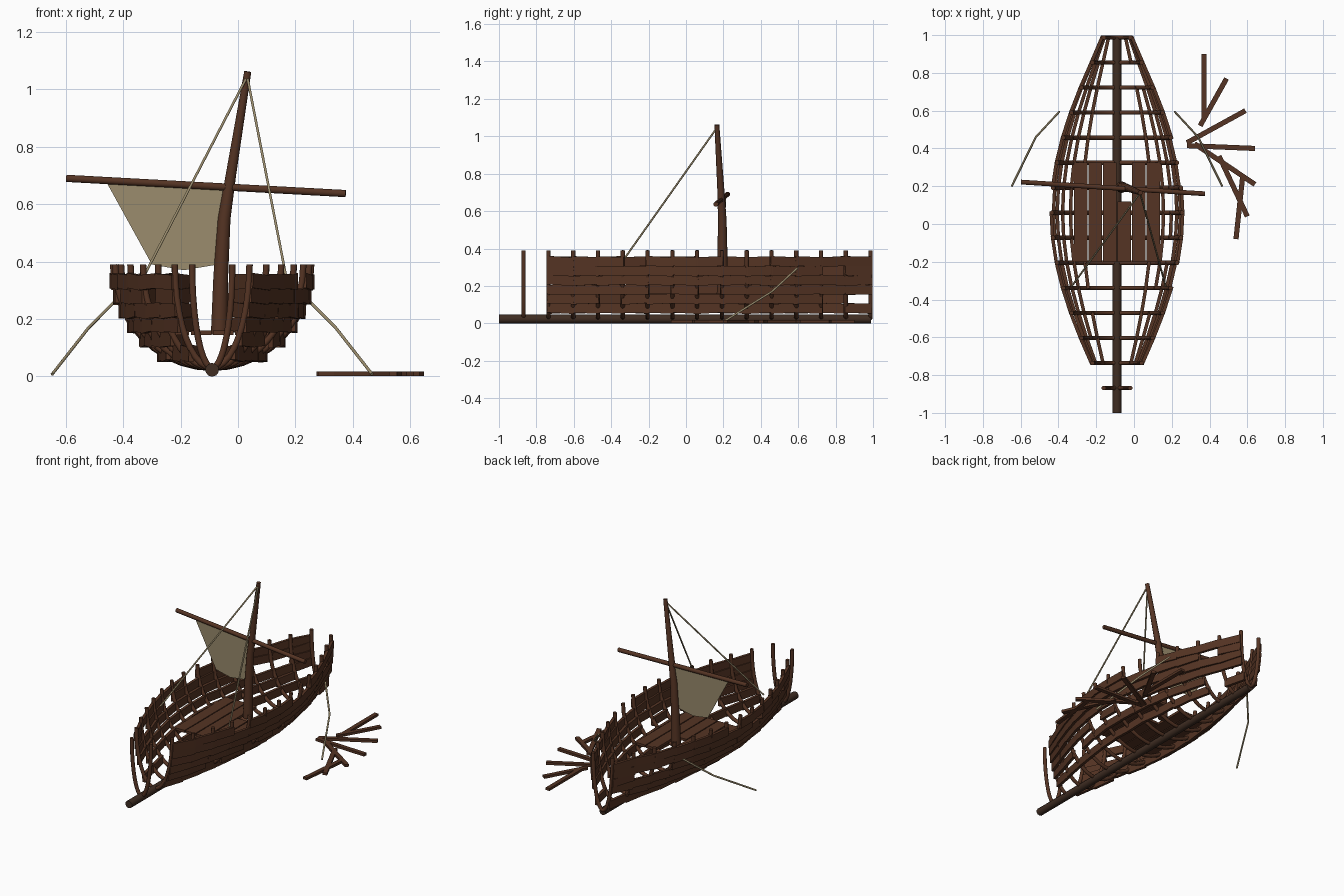
import bpy, bmesh, math, random
from mathutils import Vector, Matrix

random.seed(4)
cube = bpy.data.objects.get("Cube")
if cube:
    bpy.data.objects.remove(cube)

CX = -0.09           # hull centre line
RIM, FLOOR = 0.39, 0.03


def material(name, rgb):
    m = bpy.data.materials.new(name)
    m.use_nodes = True
    col = (*rgb, 1)
    m.diffuse_color = col
    m.node_tree.nodes["Principled BSDF"].inputs["Base Color"].default_value = col
    return m


WOOD = material("brown wood", (0.09, 0.034, 0.017))
KEEL = material("dark wood", (0.05, 0.026, 0.016))
CLOTH = material("tan cloth", (0.32, 0.26, 0.15))
ROPE = material("tan rope", (0.32, 0.26, 0.15))


def finish(name, bm, mat):
    me = bpy.data.meshes.new(name)
    bmesh.ops.recalc_face_normals(bm, faces=bm.faces)
    bm.to_mesh(me)
    bm.free()
    me.materials.append(mat)
    ob = bpy.data.objects.new(name, me)
    bpy.context.collection.objects.link(ob)
    return ob


def tube(name, points, radii, mat, sides=8):
    """Sweep a ring of vertices along a path, with capped ends."""
    pts = [Vector(p) for p in points]
    if not isinstance(radii, (list, tuple)):
        radii = [radii] * len(pts)
    bm = bmesh.new()
    rings = []
    for i, p in enumerate(pts):
        d = (pts[min(i + 1, len(pts) - 1)] - pts[max(i - 1, 0)]).normalized()
        ref = Vector((0, 1, 0)) if abs(d.y) < 0.9 else Vector((0, 0, 1))
        u = d.cross(ref).normalized()
        v = d.cross(u)
        ring = []
        for k in range(sides):
            a = math.tau * (k + 0.5) / sides
            ring.append(bm.verts.new(p + radii[i] * (u * math.cos(a) + v * math.sin(a))))
        rings.append(ring)
    for r0, r1 in zip(rings, rings[1:]):
        for k in range(sides):
            n = (k + 1) % sides
            bm.faces.new((r0[k], r0[n], r1[n], r1[k]))
    bm.faces.new(rings[0])
    bm.faces.new(rings[-1])
    ob = finish(name, bm, mat)
    for f in ob.data.polygons:
        f.use_smooth = len(f.vertices) == 4
    return ob


def add_board(bm, a, b, width, height, tilt=0):
    """Box from a to b; width is sideways, height is along z."""
    a, b = Vector(a), Vector(b)
    d = b - a
    mat = (Matrix.Translation((a + b) / 2)
           @ Matrix.Rotation(math.atan2(d.y, d.x), 4, "Z")
           @ Matrix.Rotation(tilt, 4, "Y")
           @ Matrix.Diagonal((d.length, width, height, 1)))
    bmesh.ops.create_cube(bm, size=1, matrix=mat)


# Hull shape
def half_width(y):
    return 0.07 + 0.275 * math.cos(math.pi / 2 * min(1, abs(y - 0.06) / 0.925))


def hull_offset(y, z):
    c = (RIM - z) / (RIM - FLOOR)
    return half_width(y) * math.sqrt(1 - c * c)


# Keel
tube("keel", [(CX, -1, 0.023), (CX, 0.99, 0.023)], 0.024, KEEL, 10)

# Ribs
rib_y = [-0.868 + 0.1325 * i for i in range(15)]
for i, y in enumerate(rib_y):
    path = []
    for k in range(-10, 11):
        t = math.pi / 2 * k / 10
        path.append((CX + half_width(y) * math.sin(t), y, RIM - (RIM - FLOOR) * math.cos(t)))
    tube(f"rib_{i + 1}", path, 0.012, WOOD)

# Side planks, with some lost
for side, label in ((-1, "right"), (1, "left")):
    bm = bmesh.new()
    for row in range(6):
        z = 0.08 + 0.05 * row
        for y0, y1 in zip(rib_y[1:], rib_y[2:]):
            if random.random() < 0.1:
                continue
            ends = [(CX + side * (hull_offset(y, z) + 0.008), y, z)
                    for y in (y0 - 0.006, y1 + 0.006)]
            add_board(bm, *ends, 0.018, 0.052, random.uniform(-0.07, 0.07))
    finish(f"{label}_hull_planks", bm, WOOD)

# Deck boards, one broken short
bm = bmesh.new()
for i in range(6):
    x = CX + (i - 2.5) * 0.077
    add_board(bm, (x, -0.2, 0.152), (x, 0.12 if i == 3 else 0.325, 0.152), 0.071, 0.016)
finish("deck_boards", bm, WOOD)

# Mast and yard
tube("mast", [(-0.065, 0.195, 0.145), (-0.06, 0.195, 0.35), (-0.048, 0.194, 0.55),
              (-0.025, 0.187, 0.7), (0.034, 0.165, 1.062)],
     [0.031, 0.027, 0.023, 0.019, 0.013], WOOD, 10)
yard_a, yard_b = Vector((-0.598, 0.222, 0.69)), Vector((0.375, 0.16, 0.637))
tube("yard", [yard_a, yard_b], 0.0135, WOOD)

# Torn sail hanging from the yard
outline = [(-0.46, 0.68), (-0.30, 0.39), (-0.235, 0.44), (-0.19, 0.37),
           (-0.135, 0.425), (-0.07, 0.39), (-0.045, 0.662)]
bm = bmesh.new()
slope = (yard_b.y - yard_a.y) / (yard_b.x - yard_a.x)
verts = [bm.verts.new((x, yard_a.y + slope * (x - yard_a.x), z)) for x, z in outline]
bm.faces.new(verts)
bmesh.ops.triangulate(bm, faces=bm.faces)
sail = finish("torn_sail", bm, CLOTH)
thick = sail.modifiers.new("thickness", "SOLIDIFY")
thick.thickness = 0.003
thick.offset = 0

# Mast stays
top = (0.032, 0.165, 1.045)
tube("right_stay", [top, (-0.33, -0.33, 0.345)], 0.005, ROPE, 6)
tube("left_stay", [top, (0.168, -0.33, 0.345)], 0.005, ROPE, 6)

# Loose ropes over each side
for side, label in ((-1, "right"), (1, "left")):
    tube(f"{label}_loose_rope",
         [(CX + side * x, y, z) for x, y, z in
          ((0.305, 0.595, 0.295), (0.43, 0.46, 0.17), (0.557, 0.2, 0.008))],
         0.006, ROPE, 6)

# Scattered boards on the ground
bm = bmesh.new()
loose = [((0.37, 0.9), (0.37, 0.55)), ((0.49, 0.77), (0.35, 0.52)),
         ((0.59, 0.6), (0.28, 0.43)), ((0.64, 0.4), (0.28, 0.415)),
         ((0.64, 0.21), (0.32, 0.425)), ((0.6, 0.04), (0.45, 0.36)),
         ((0.575, 0.25), (0.54, -0.08))]
for a, b in loose:
    add_board(bm, (*a, 0.01), (*b, 0.01), 0.027, 0.016)
finish("scattered_boards", bm, WOOD)
